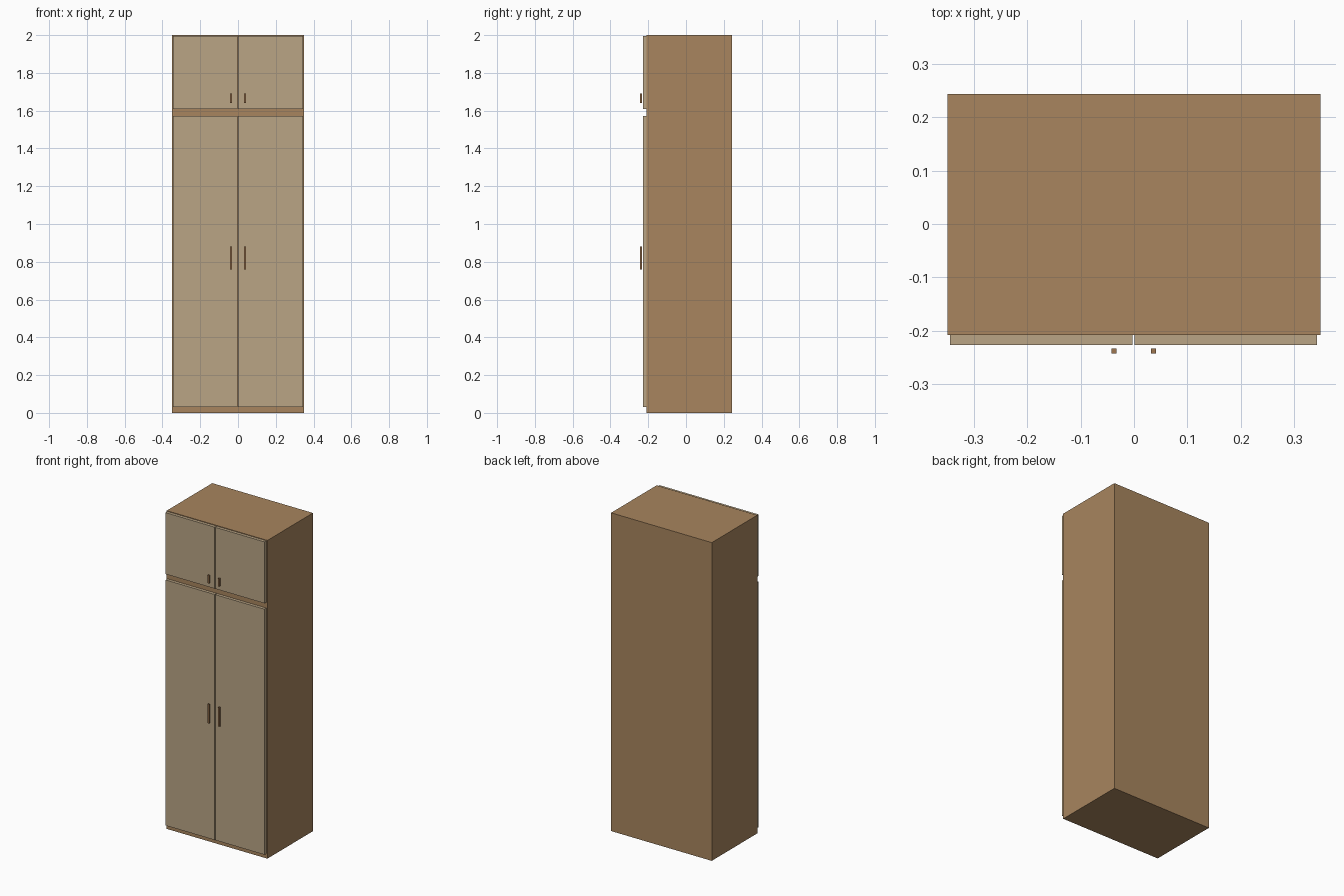
import bpy
from mathutils import Vector

default = bpy.data.objects.get("Cube")
if default:
    bpy.data.objects.remove(default, do_unlink=True)


def make_material(name, rgb):
    mat = bpy.data.materials.new(name)
    mat.use_nodes = True
    color = (*rgb, 1.0)
    mat.diffuse_color = color
    mat.node_tree.nodes["Principled BSDF"].inputs["Base Color"].default_value = color
    return mat


def box(name, low, high, mat):
    """Flat-sided box between two opposite corners."""
    low, high = Vector(low), Vector(high)
    bpy.ops.mesh.primitive_cube_add(size=1, location=(low + high) / 2)
    obj = bpy.context.object
    obj.name = name
    obj.scale = high - low
    bpy.ops.object.transform_apply(location=False, rotation=False, scale=True)
    obj.data.materials.append(mat)
    return obj


wood = make_material("brown wood", (0.392, 0.235, 0.112))
door_wood = make_material("pale beige wood", (0.491, 0.376, 0.235))
handle_wood = make_material("handle brown", (0.34, 0.18, 0.08))

# Cabinet body
FRONT = -0.208
box("cabinet_body", (-0.35, FRONT, 0), (0.35, 0.244, 2), wood)

# Door pairs with slim upright handles: door bottom, top, handle bottom, top
tiers = {
    "lower": (0.03, 1.573, 0.76, 0.88),
    "upper": (1.61, 1.996, 1.64, 1.69),
}
for tier, (bottom, top, grip_low, grip_high) in tiers.items():
    for side, x0, x1, grip_x in (("right", -0.345, -0.003, -0.0375),
                                 ("left", 0.001, 0.343, 0.0365)):
        box(f"{tier}_{side}_door", (x0, -0.227, bottom), (x1, FRONT, top), door_wood)
        box(f"{tier}_{side}_handle", (grip_x - 0.005, -0.243, grip_low),
            (grip_x + 0.005, -0.234, grip_high), handle_wood)
